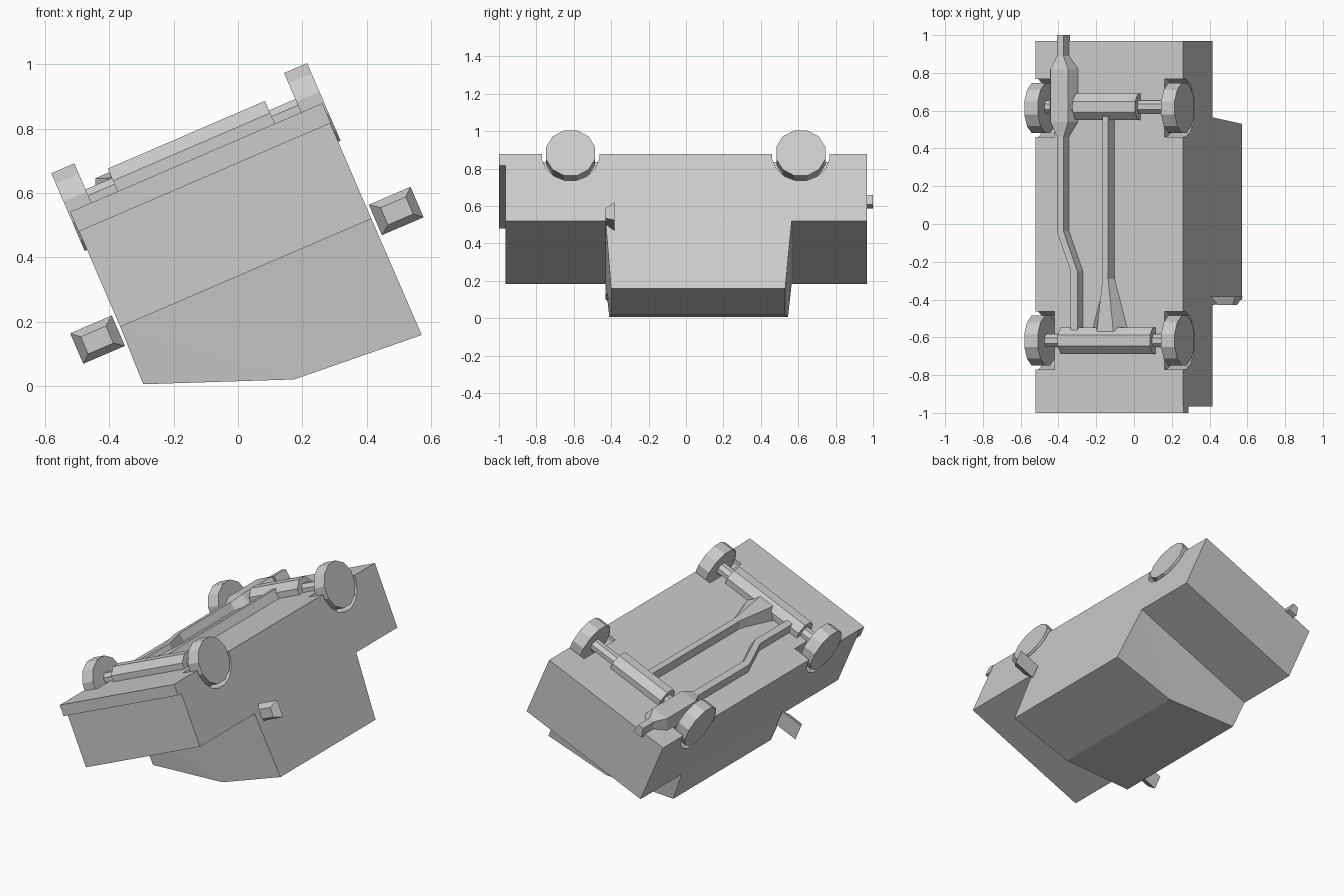
import bpy, bmesh, math
from mathutils import Matrix, Vector

if "Cube" in bpy.data.objects:
    bpy.data.objects.remove(bpy.data.objects["Cube"])

# Overturned boxy vehicle: local x = across, y = length, z = out of the underside
TILT = Matrix.Translation((-0.13, 0, 0.71)) @ Matrix.Rotation(math.radians(-23.3), 4, 'Y')


def finish(bm, name):
    bmesh.ops.recalc_face_normals(bm, faces=bm.faces)
    bm.transform(TILT)
    me = bpy.data.meshes.new(name)
    bm.to_mesh(me)
    bm.free()
    ob = bpy.data.objects.new(name, me)
    bpy.context.collection.objects.link(ob)
    return ob


def loft(name, rings):
    bm = bmesh.new()
    loops = [[bm.verts.new(p) for p in r] for r in rings]
    n = len(loops[0])
    for a, b in zip(loops, loops[1:]):
        for i in range(n):
            j = (i + 1) % n
            bm.faces.new((a[i], a[j], b[j], b[i]))
    bm.faces.new(loops[0])
    bm.faces.new(loops[-1])
    return finish(bm, name)


def rect(y, x0, x1, z0, z1):
    return [(x0, y, z0), (x1, y, z0), (x1, y, z1), (x0, y, z1)]


def box(name, x0, x1, y0, y1, z0, z1):
    return loft(name, [rect(y0, x0, x1, z0, z1), rect(y1, x0, x1, z0, z1)])


def disc(name, x0, x1, y, z, r, n):
    # cylinder lying along x
    rings = []
    for x in (x0, x1):
        rings.append([(x, y + r * math.sin(2 * math.pi * (i + .5) / n),
                       z + r * math.cos(2 * math.pi * (i + .5) / n)) for i in range(n)])
    return loft(name, rings)


def trapezoid(y, x, bottom, top, h):
    return [(x - bottom, y, -.01), (x + bottom, y, -.01), (x + top, y, h), (x - top, y, h)]


# Body tub and front bumper
body = box("body", -.425, .425, -.965, .968, -.39, 0)
box("front_bumper", -.427, .427, -1, -.96, -.067, 0)

# Wheels with arches cut into the body
for s, side in ((-1, "left"), (1, "right")):
    for y, end in ((-.617, "front"), (.614, "rear")):
        cut = disc(f"arch_cutter_{end}_{side}", s * .317, s * .5, y, 0, .157, 16)
        cut.hide_render = True
        cut.hide_set(True)
        mod = body.modifiers.new("arch", 'BOOLEAN')
        mod.operation = 'DIFFERENCE'
        mod.solver = 'EXACT'
        mod.object = cut
        disc(f"wheel_{end}_{side}", s * .355, s * .433, y, .002, .136, 12)

# Cabin with the crushed roof corner
belt = [(-.425, -.43, -.389), (.425, -.43, -.389), (.425, .565, -.389), (-.425, .565, -.389)]
bm = bmesh.new()
b = [bm.verts.new(p) for p in belt]
f = [bm.verts.new(p) for p in ((-.43, -.41, -.582), (.007, -.40, -.754), (.426, -.40, -.784))]
r = [bm.verts.new(p) for p in ((-.43, .545, -.582), (.007, .53, -.754), (.426, .53, -.784))]
for face in ((b[0], b[1], b[2], b[3]), (b[0], f[0], f[1]), (b[0], f[1], b[1]), (b[1], f[1], f[2]),
             (b[3], r[0], r[1]), (b[3], r[1], b[2]), (b[2], r[1], r[2]),
             (b[0], f[0], r[0], b[3]), (b[1], f[2], r[2], b[2]),
             (f[0], f[1], r[1], r[0]), (f[1], f[2], r[2], r[1])):
    bm.faces.new(face)
finish(bm, "cabin")

# Axles and their housings
for y, half, end in ((-.617, .266, "front"), (.62, .18, "rear")):
    disc(f"{end}_axle", -.36, .36, y, .01, .038, 8)
    disc(f"{end}_axle_housing", -half, half, y, .007, .076, 8)

# Driveshaft with flared gearbox
loft("driveshaft", [trapezoid(-.59, 0, .115, .05, .06), trapezoid(-.29, 0, .032, .016, .055),
                    trapezoid(.57, 0, .032, .016, .055)])

# Exhaust pipe with muffler
loft("exhaust", [trapezoid(y, x, w, w * .6, h) for y, x, w, h in (
    (-.575, -.183, .032, .05), (-.25, -.183, .032, .05), (-.04, -.262, .032, .05),
    (.46, -.262, .032, .05), (.54, -.262, .085, .065), (.82, -.262, .085, .065),
    (.89, -.262, .03, .05), (1.0, -.262, .03, .05))])

# Side mirrors, narrowing toward the front
for s, side in ((-1, "left"), (1, "right")):
    loft(f"mirror_{side}", [rect(-.43, s * .465, s * .55, -.428, -.37),
                            rect(-.383, s * .435, s * .576, -.45, -.347)])
